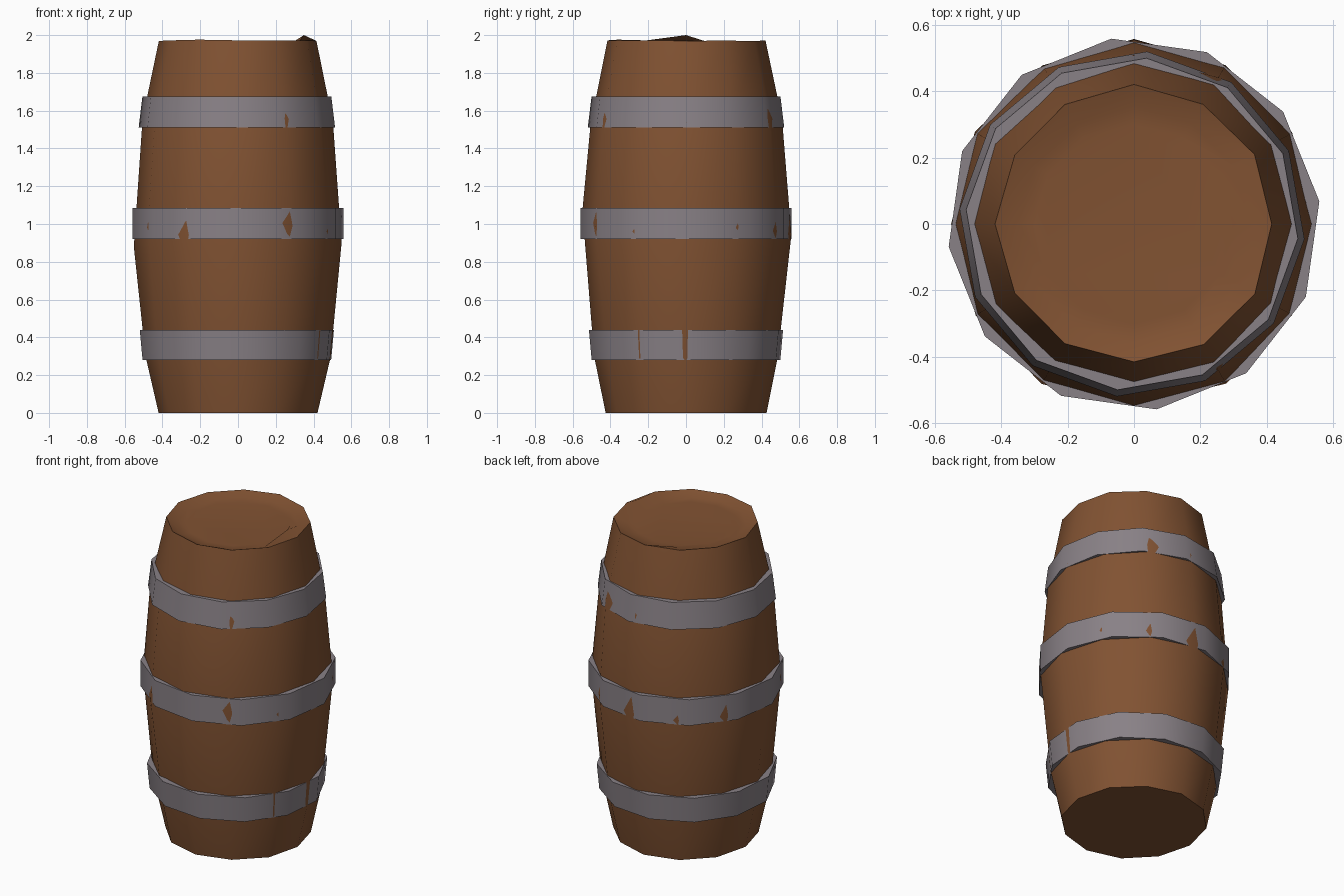
import bpy, bmesh, math, random

if "Cube" in bpy.data.objects:
    bpy.data.objects.remove(bpy.data.objects["Cube"])

random.seed(4)
SIDES = 12


def material(name, rgb):
    m = bpy.data.materials.new(name)
    m.diffuse_color = (*rgb, 1)
    m.use_nodes = True
    m.node_tree.nodes["Principled BSDF"].inputs["Base Color"].default_value = m.diffuse_color
    return m


wood = material("brown wood", (0.22, 0.085, 0.032))
iron = material("grey iron", (0.25, 0.22, 0.24))


def ring(bm, r, z, phase=0, jr=0.0, jz=0.0):
    """One loop of vertices, optionally a little uneven."""
    out = []
    for k in range(SIDES):
        a = math.radians(phase + k * 360 / SIDES)
        rr = r + random.uniform(-jr, jr)
        out.append(bm.verts.new((rr * math.cos(a), rr * math.sin(a),
                                 z + random.uniform(-jz, jz))))
    return out


def bridge(bm, a, b):
    for k in range(SIDES):
        n = (k + 1) % SIDES
        bm.faces.new((a[k], a[n], b[n], b[k]))


def finish(bm, name, mat, angle):
    bmesh.ops.recalc_face_normals(bm, faces=bm.faces)
    me = bpy.data.meshes.new(name)
    bm.to_mesh(me)
    bm.free()
    me.materials.append(mat)
    me.shade_smooth()
    me.set_sharp_from_angle(angle=math.radians(angle))
    ob = bpy.data.objects.new(name, me)
    bpy.context.collection.objects.link(ob)
    return ob


# Barrel body: bulging uneven staves with a shallow sunken lid
bm = bmesh.new()
base = ring(bm, 0.423, 0.0, jr=0.004)
low = ring(bm, 0.485, 0.30, jr=0.006, jz=0.01)
mid = ring(bm, 0.553, 0.98, jr=0.005, jz=0.06)
high = ring(bm, 0.506, 1.54, jr=0.005, jz=0.02)
rim = ring(bm, 0.418, 1.972, jr=0.003, jz=0.004)
lid = ring(bm, 0.352, 1.945, jr=0.006)
mid[0].co.z, mid[6].co.z, mid[9].co.z = 0.90, 0.88, 1.07
lid[0].co.z = 2.0                      # splintered lip on the right
lid[4].co.z = 1.955
for a, b in ((base, low), (low, mid), (mid, high), (high, rim), (rim, lid)):
    bridge(bm, a, b)
bm.faces.new(base)
# lid fanned from its middle so the raised splinter stays local
inner = ring(bm, 0.30, 1.943)
bridge(bm, lid, inner)
bm.faces.new(inner)
finish(bm, "barrel_body", wood, 35)


# Iron hoops: faceted bands, turned so the staves poke through in places
def hoop(name, z0, z1, r0, r1, phase, shift):
    bm = bmesh.new()
    loops = [ring(bm, r, z, phase) for r, z in
             ((r0, z0), (r1, z1), (r1 - 0.04, z1), (r0 - 0.04, z0))]
    for i in range(4):
        bridge(bm, loops[i], loops[(i + 1) % 4])
    for v in bm.verts:
        v.co.x += shift
    finish(bm, name, iron, 40)


hoop("lower_hoop", 0.28, 0.44, 0.507, 0.522, 10, -0.006)
hoop("middle_hoop", 0.92, 1.085, 0.563, 0.563, 7, 0.0)
hoop("upper_hoop", 1.51, 1.675, 0.522, 0.502, -5, -0.006)
